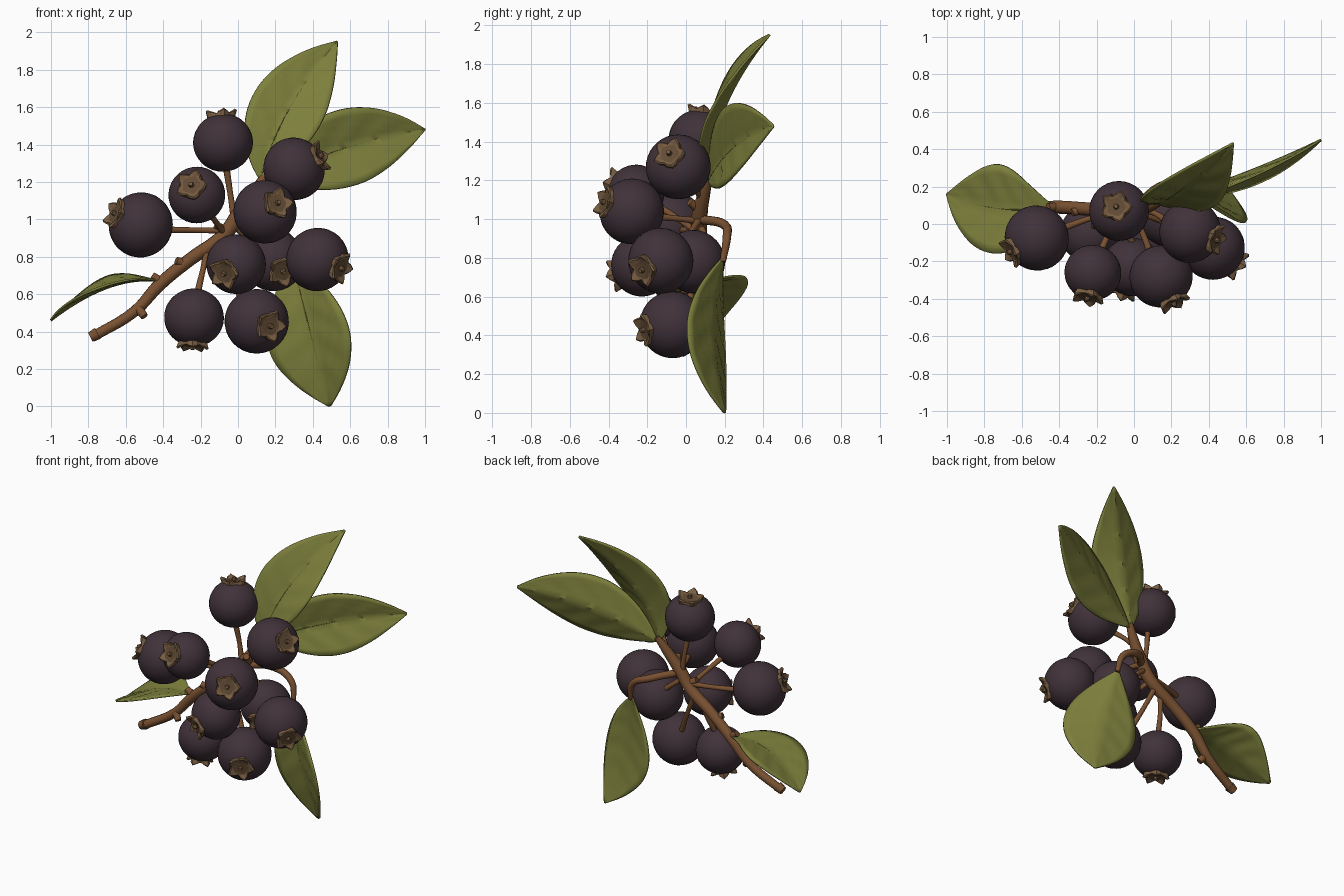
import bpy, bmesh, math
from mathutils import Vector

if "Cube" in bpy.data.objects:
    bpy.data.objects.remove(bpy.data.objects["Cube"])


def material(name, rgb):
    m = bpy.data.materials.new(name)
    m.diffuse_color = (*rgb, 1)
    m.use_nodes = True
    m.node_tree.nodes["Principled BSDF"].inputs["Base Color"].default_value = m.diffuse_color
    return m


BERRY = material("berry_purple", (0.052, 0.032, 0.042))
LEAF = material("leaf_green", (0.205, 0.215, 0.045))
VEIN = material("vein_dark_green", (0.12, 0.125, 0.025))
BARK = material("bark_brown", (0.19, 0.082, 0.031))
CROWN = material("crown_tan", (0.19, 0.11, 0.055))
CUP = material("cup_brown", (0.12, 0.07, 0.035))


def finish(bm, name, mats, angle=40):
    bmesh.ops.recalc_face_normals(bm, faces=bm.faces)
    me = bpy.data.meshes.new(name)
    bm.to_mesh(me)
    bm.free()
    ob = bpy.data.objects.new(name, me)
    bpy.context.collection.objects.link(ob)
    for m in mats:
        me.materials.append(m)
    bpy.ops.object.select_all(action='DESELECT')
    ob.select_set(True)
    bpy.context.view_layer.objects.active = ob
    bpy.ops.object.shade_smooth_by_angle(angle=math.radians(angle))
    return ob


def tube(name, pts, radii, mat):
    """Round tapered branch swept along a smooth path."""
    cu = bpy.data.curves.new(name, 'CURVE')
    cu.dimensions = '3D'
    cu.bevel_depth = 1
    cu.bevel_resolution = 3
    cu.resolution_u = 5
    cu.use_fill_caps = True
    sp = cu.splines.new('BEZIER')
    sp.bezier_points.add(len(pts) - 1)
    for bp, p, r in zip(sp.bezier_points, pts, radii):
        bp.co = p
        bp.radius = r
        bp.handle_left_type = bp.handle_right_type = 'AUTO'
    cu.materials.append(mat)
    ob = bpy.data.objects.new(name, cu)
    bpy.context.collection.objects.link(ob)
    bpy.ops.object.select_all(action='DESELECT')
    ob.select_set(True)
    bpy.context.view_layer.objects.active = ob
    bpy.ops.object.convert(target='MESH')
    bpy.ops.object.shade_smooth_by_angle(angle=math.radians(50))


def berry(i, c, r, d):
    """Fruit with a five-lobed crown facing direction d."""
    rot = Vector(d).normalized().to_track_quat('Z', 'Y')
    bm = bmesh.new()
    bmesh.ops.create_uvsphere(bm, u_segments=32, v_segments=20, radius=r)
    for v in bm.verts:                      # slightly flattened poles
        v.co.z *= 0.97
    ob = finish(bm, f"berry_{i}", [BERRY])
    ob.location = c
    ob.rotation_mode = 'QUATERNION'
    ob.rotation_quaternion = rot

    # crown: outer wall, lobed rim, inner wall, floor
    bm = bmesh.new()

    def ring(lobe, valley, n=20):
        out = []
        for k in range(n):
            a = 2 * math.pi * k / n
            s = (1, 0.5, 0, 0.5)[k % 4]
            rad = valley[0] + (lobe[0] - valley[0]) * s
            z = valley[1] + (lobe[1] - valley[1]) * s
            out.append(bm.verts.new((rad * math.cos(a), rad * math.sin(a), z)))
        return out

    rings = [ring((0.078, r * 0.83), (0.07, r * 0.85)),
             ring((0.091, r + 0.008), (0.062, r * 0.95)),
             ring((0.081, r + 0.016), (0.055, r * 0.955)),
             ring((0.052, r * 0.965), (0.046, r * 0.965))]
    for a, b in zip(rings, rings[1:]):
        for k in range(20):
            bm.faces.new((a[k], a[(k + 1) % 20], b[(k + 1) % 20], b[k]))
    bm.faces.new(rings[-1]).material_index = 1
    # dried style in the middle
    res = bmesh.ops.create_cone(bm, cap_ends=True, segments=8, radius1=0.018,
                                radius2=0.011, depth=0.03)
    bmesh.ops.translate(bm, verts=res['verts'], vec=(0, 0, r * 0.965 + 0.005))
    ob = finish(bm, f"berry_crown_{i}", [CROWN, CUP], 30)
    ob.location = c
    ob.rotation_mode = 'QUATERNION'
    ob.rotation_quaternion = rot


def leaf(name, base, mid, tip, hint, width, k, fold):
    """Folded pointed blade along a curved midrib; hint is the upper side."""
    base, mid, tip, hint = map(Vector, (base, mid, tip, hint))
    ctrl = mid * 2 - (base + tip) / 2
    NT, NU = 30, 10
    bm = bmesh.new()
    rows = []
    for i in range(NT + 1):
        t = i / NT
        p = base * (1 - t) ** 2 + ctrl * 2 * t * (1 - t) + tip * t * t
        tan = ((ctrl - base) * (1 - t) + (tip - ctrl) * t).normalized()
        side = tan.cross(hint).normalized()
        nrm = side.cross(tan).normalized()
        w = width * max(0.015, math.sin(math.pi * t ** k)) ** 0.88
        row = []
        for j in range(NU + 1):
            u = 2 * j / NU - 1
            a = abs(u)
            ripple = 0.005 * math.sin(2 * math.pi * (5 * t - 1.3 * a)) * math.sin(math.pi * a)
            h = w * fold * a ** 0.9 + ripple * w / width - fold * w * 0.4
            row.append(bm.verts.new(p + side * (w * u) + nrm * h))
        rows.append(row)
    for i in range(NT):
        for j in range(NU):
            bm.faces.new((rows[i][j], rows[i][j + 1], rows[i + 1][j + 1], rows[i + 1][j]))
    ob = finish(bm, name, [LEAF], 40)
    mod = ob.modifiers.new("thickness", 'SOLIDIFY')
    mod.thickness = 0.012
    mod.offset = 0

    # midrib line lying on the upper surface
    pts, radii = [], []
    for t in (0.05, 0.3, 0.55, 0.8, 0.95):
        p = base * (1 - t) ** 2 + ctrl * 2 * t * (1 - t) + tip * t * t
        w = width * math.sin(math.pi * t ** k) ** 0.88
        pts.append(p + hint.normalized() * (0.004 - fold * w * 0.4))
        radii.append(0.005 * (1.1 - t))
    tube(name + "_midrib", pts, radii, VEIN)


# Main twig
tube("main_twig",
     [(-0.78, 0.05, 0.37), (-0.55, 0.08, 0.51), (-0.42, 0.09, 0.65), (-0.25, 0.08, 0.79),
      (-0.08, 0.07, 0.91), (0.0, 0.07, 1.02), (0.07, 0.09, 1.12), (0.14, 0.12, 1.23)],
     [0.028, 0.03, 0.035, 0.036, 0.04, 0.042, 0.034, 0.022], BARK)

# Twig buds and cut end
for n, (a, b, r) in enumerate([
        ((-0.40, 0.09, 0.66), (-0.46, 0.09, 0.70), 0.026),
        ((-0.28, 0.08, 0.76), (-0.33, 0.06, 0.78), 0.026),
        ((-0.53, 0.07, 0.52), (-0.50, 0.05, 0.48), 0.026),
        ((-0.75, 0.05, 0.39), (-0.79, 0.05, 0.37), 0.035),
        ((-0.05, 0.07, 0.93), (-0.12, 0.05, 0.97), 0.026),
        ((0.02, 0.07, 1.05), (0.05, 0.02, 1.09), 0.026)]):
    tube(f"twig_bud_{n}", [a, b], [r, r * 0.8], BARK)

# Berries: centre, radius, crown direction, twig joint
BERRIES = [
    ((-0.08, 0.07, 1.41), 0.16, (-0.1, 0.15, 1), (-0.02, 0.07, 1.0)),
    ((0.30, -0.04, 1.27), 0.168, (0.85, -0.28, 0.42), (0.05, 0.08, 1.1)),
    ((-0.22, -0.26, 1.13), 0.152, (-0.2, -0.9, 0.36), (-0.07, 0.07, 0.92)),
    ((-0.52, -0.075, 0.97), 0.175, (-0.8, -0.42, 0.35), (-0.06, 0.07, 0.94)),
    ((0.145, -0.28, 1.04), 0.17, (0.4, -0.85, 0.28), (-0.01, 0.07, 0.99)),
    ((-0.01, -0.23, 0.76), 0.16, (-0.42, -0.85, -0.33), (-0.08, 0.07, 0.91)),
    ((0.19, 0.04, 0.78), 0.165, (0.32, -0.85, -0.36), (-0.03, 0.07, 0.97)),
    ((0.425, -0.13, 0.785), 0.17, (0.72, -0.55, -0.27), (0.0, 0.07, 1.0)),
    ((-0.235, -0.05, 0.475), 0.16, (-0.05, -0.15, -1), (-0.16, 0.07, 0.85)),
    ((0.10, -0.07, 0.455), 0.173, (0.42, -0.85, -0.15), (-0.12, 0.07, 0.88)),
]
for i, (c, r, d, joint) in enumerate(BERRIES):
    berry(i, c, r, d)
    # stalk enters the side away from the crown
    j, cc = Vector(joint), Vector(c)
    end = cc + ((j - cc).normalized() - Vector(d).normalized() * 0.5).normalized() * r * 0.9
    tube(f"berry_stalk_{i}", [j, (j + end) / 2 + Vector((0, 0.01, 0)), end],
         [0.019, 0.015, 0.018], BARK)

# Leaves: base, middle, tip, upper side, half width, fullness, fold
leaf("upper_leaf", (0.12, 0.11, 1.21), (0.27, 0.18, 1.59), (0.53, 0.43, 1.95),
     (0, -1, 0.45), 0.2, 0.95, 0.3)
leaf("right_leaf", (0.14, 0.12, 1.2), (0.57, 0.24, 1.38), (1.0, 0.45, 1.48),
     (0.35, -1, 0.1), 0.205, 0.98, 0.28)
leaf("lower_leaf", (0.29, 0.19, 0.8), (0.38, 0.13, 0.40), (0.49, 0.2, 0.0),
     (-0.4, -0.9, 0), 0.24, 1.12, 0.2)
leaf("left_leaf", (-0.43, 0.1, 0.67), (-0.71, 0.08, 0.645), (-1.0, 0.16, 0.46),
     (-0.25, -0.1, 1), 0.24, 1.12, 0.15)

# Stalk of the lower leaf
tube("lower_leaf_stalk",
     [(0.0, 0.07, 1.0), (0.14, 0.2, 0.97), (0.27, 0.21, 0.9), (0.3, 0.19, 0.78)],
     [0.024, 0.024, 0.022, 0.016], BARK)
